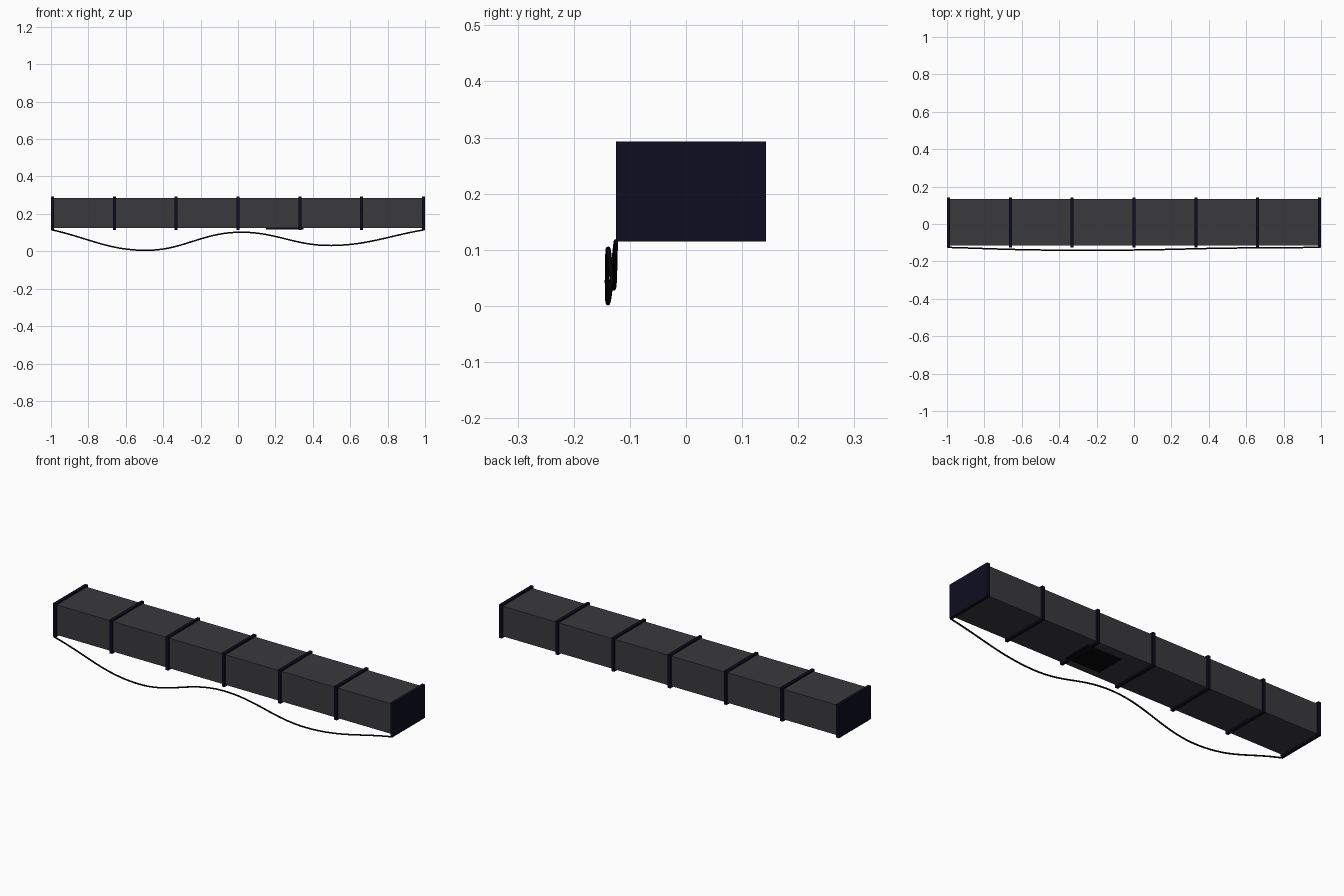
import bpy
from mathutils import Vector

if "Cube" in bpy.data.objects:
    bpy.data.objects.remove(bpy.data.objects["Cube"])


def material(name, rgb):
    m = bpy.data.materials.new(name)
    m.diffuse_color = (*rgb, 1.0)
    m.use_nodes = True
    m.node_tree.nodes["Principled BSDF"].inputs["Base Color"].default_value = m.diffuse_color
    return m


DUCT = material("dark grey metal", (0.042, 0.040, 0.046))
FLANGE = material("dark navy metal", (0.004, 0.004, 0.015))
BLACK = material("black rubber", (0.003, 0.003, 0.004))


def box(name, lo, hi, mat):
    lo, hi = Vector(lo), Vector(hi)
    bpy.ops.mesh.primitive_cube_add(size=1, location=(lo + hi) / 2)
    ob = bpy.context.object
    ob.name = name
    ob.scale = hi - lo
    bpy.ops.object.transform_apply(location=False, rotation=False, scale=True)
    ob.data.materials.append(mat)
    return ob


# main rectangular duct
box("duct_body", (-0.992, -0.116, 0.124), (0.992, 0.134, 0.284), DUCT)

# seven joint flanges, the outer two closing the ends
for i in range(7):
    x = -0.992 + i * 0.992 / 3
    box(f"flange_{i + 1}", (x - 0.008, -0.125, 0.115), (x + 0.008, 0.143, 0.293), FLANGE)

# vent grille on the underside: thin slats running along the duct
for i in range(8):
    y = -0.061 + i * 0.02
    box(f"vent_slat_{i + 1}", (0.15, y - 0.006, 0.116), (0.35, y + 0.006, 0.125), BLACK)

# sagging cable along the lower front edge
pts = [(-0.996, -0.125, 0.115), (-0.5, -0.139, 0.005), (0, -0.139, 0.102),
       (0.5, -0.129, 0.031), (0.996, -0.125, 0.115)]
curve = bpy.data.curves.new("cable", 'CURVE')
curve.dimensions = '3D'
curve.bevel_depth = 0.004
curve.bevel_resolution = 2
curve.use_fill_caps = True
curve.resolution_u = 16
sp = curve.splines.new('BEZIER')
sp.bezier_points.add(len(pts) - 1)
for bp, p in zip(sp.bezier_points, pts):
    bp.co = p
    bp.handle_left_type = bp.handle_right_type = 'AUTO'
curve.materials.append(BLACK)
cable = bpy.data.objects.new("cable", curve)
bpy.context.collection.objects.link(cable)
